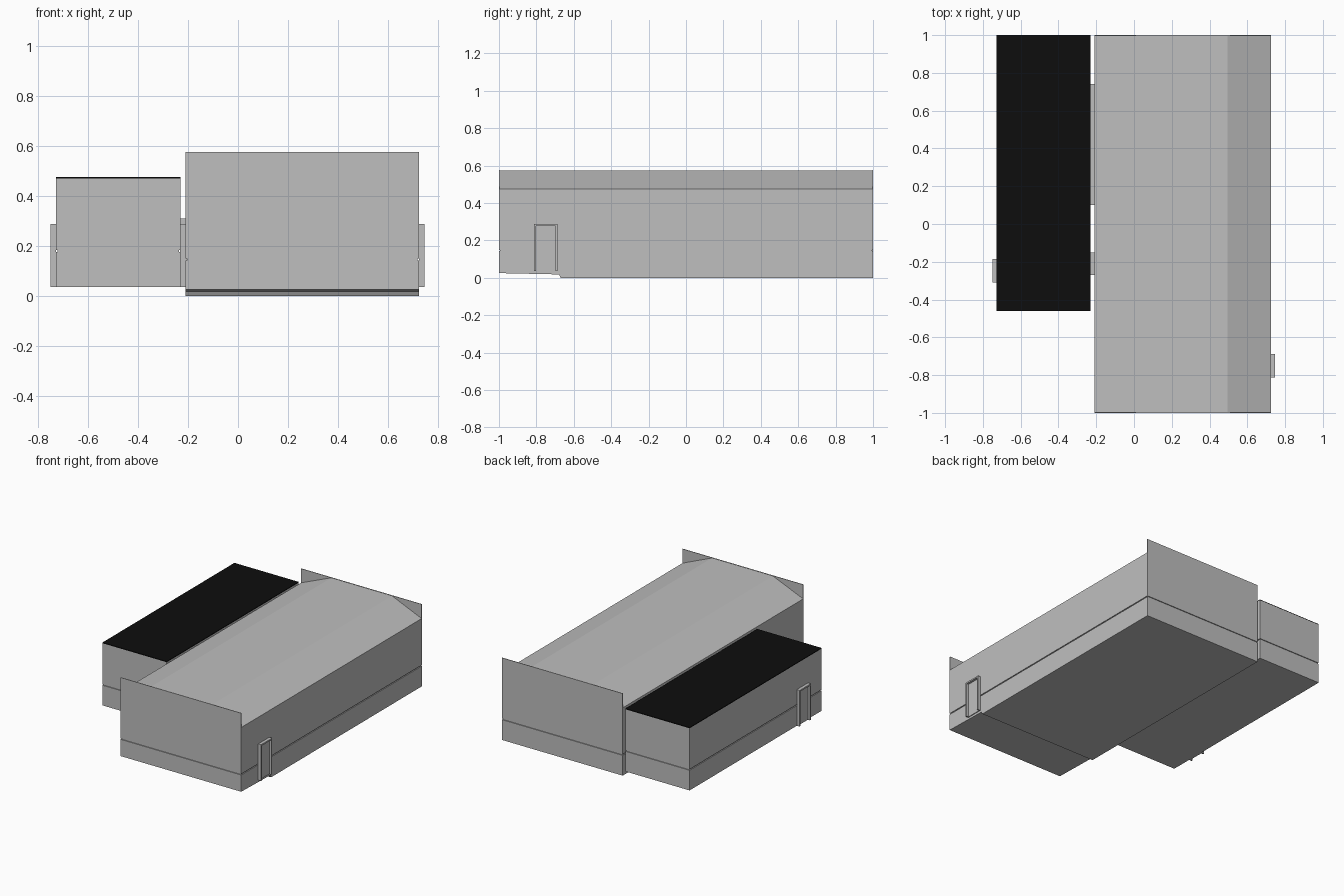
import bpy

cube = bpy.data.objects.get("Cube")
if cube:
    bpy.data.objects.remove(cube, do_unlink=True)


def material(name, value):
    mat = bpy.data.materials.new(name)
    mat.use_nodes = True
    colour = (value, value, value, 1)
    mat.diffuse_color = colour
    mat.node_tree.nodes["Principled BSDF"].inputs["Base Color"].default_value = colour
    return mat


GREY = material("wall_grey", 0.52)
BLACK = material("roof_black", 0.004)


def prism(name, profile, axis, start, end, mat=GREY):
    """Extrude a flat outline along x (outline in y, z) or y (outline in x, z)."""
    def point(a, b, t):
        return (t, a, b) if axis == "x" else (a, t, b)
    n = len(profile)
    verts = [point(a, b, t) for t in (start, end) for a, b in profile]
    faces = [tuple(range(n)), tuple(range(n, 2 * n))]
    faces += [(i, (i + 1) % n, n + (i + 1) % n, n + i) for i in range(n)]
    mesh = bpy.data.meshes.new(name)
    mesh.from_pydata(verts, [], faces)
    mesh.materials.append(mat)
    obj = bpy.data.objects.new(name, mesh)
    bpy.context.collection.objects.link(obj)
    # Make all normals point outwards
    import bmesh
    bm = bmesh.new()
    bm.from_mesh(mesh)
    bmesh.ops.recalc_face_normals(bm, faces=bm.faces)
    bm.to_mesh(mesh)
    bm.free()
    return obj


def box(name, x, y, z, mat=GREY):
    outline = [(x[0], z[0]), (x[1], z[0]), (x[1], z[1]), (x[0], z[1])]
    return prism(name, outline, "y", y[0], y[1], mat)


def groove(name, x, y, z, depth=0.006):
    """Recessed core between a lower and an upper wall."""
    return box(name, (x[0] + depth, x[1] - depth), (y[0] + depth, y[1] - depth), z)


# Main hall: plinth with raised front bay, shadow groove, upper walls with roof
W, E = -0.21, 0.725
EAVE, TOP = 0.475, 0.575
GROOVE = (0.142, 0.149)
plinth = [(-1, 0.025), (-0.68, 0.018), (-0.67, 0), (1, 0), (1, GROOVE[0]), (-1, GROOVE[0])]
prism("hall_lower_wall", plinth, "x", W, E)
groove("hall_groove", (W, E), (-1, 1), GROOVE)
section = [(W, GROOVE[1]), (E, GROOVE[1]), (E, EAVE), (0.495, TOP - 0.002),
           (0.025, TOP - 0.002), (W, EAVE)]
prism("hall_upper_wall_and_roof", section, "y", -0.996, 0.996)

# Square parapets hiding the roof ends
for name, y in (("front_parapet", (-1, -0.996)), ("back_parapet", (0.996, 1))):
    box(name, (W, E), y, (GROOVE[1], TOP))

# Low skirting under the raised front bay
box("front_bay_skirting", (W + 0.005, E - 0.005), (-0.67, -0.66), (0, 0.02))

# Annex with its own groove and black flat roof
AX, AY = (-0.728, -0.23), (-0.46, 1)
box("annex_lower_wall", AX, AY, (0.035, 0.176))
groove("annex_groove", AX, AY, (0.176, 0.183))
box("annex_upper_wall", AX, AY, (0.183, 0.47))
box("annex_roof", AX, AY, (0.47, 0.475), BLACK)

# Passages joining the annex to the hall
for name, y, top in (("front_passage", (-0.27, -0.15), 0.285),
                     ("back_passage", (0.1, 0.74), 0.31)):
    box(name, (AX[1] - 0.003, W + 0.003), y, (0.035, top))


def doorway(name, wall_x, side, y):
    """Projecting frame with a recessed door leaf; side is +1 or -1."""
    low, high, bar = 0.035, 0.288, 0.01
    depth = sorted((wall_x, wall_x + side * 0.022))
    leaf = sorted((wall_x, wall_x + side * 0.006))
    box(name + "_front_jamb", depth, (y[0], y[0] + bar), (low, high))
    box(name + "_back_jamb", depth, (y[1] - bar, y[1]), (low, high))
    box(name + "_lintel", depth, (y[0] + bar, y[1] - bar), (high - bar, high))
    box(name + "_leaf", leaf, (y[0] + bar, y[1] - bar), (low, high - bar))


doorway("hall_door", E, 1, (-0.812, -0.688))
doorway("annex_door", AX[0], -1, (-0.31, -0.186))
